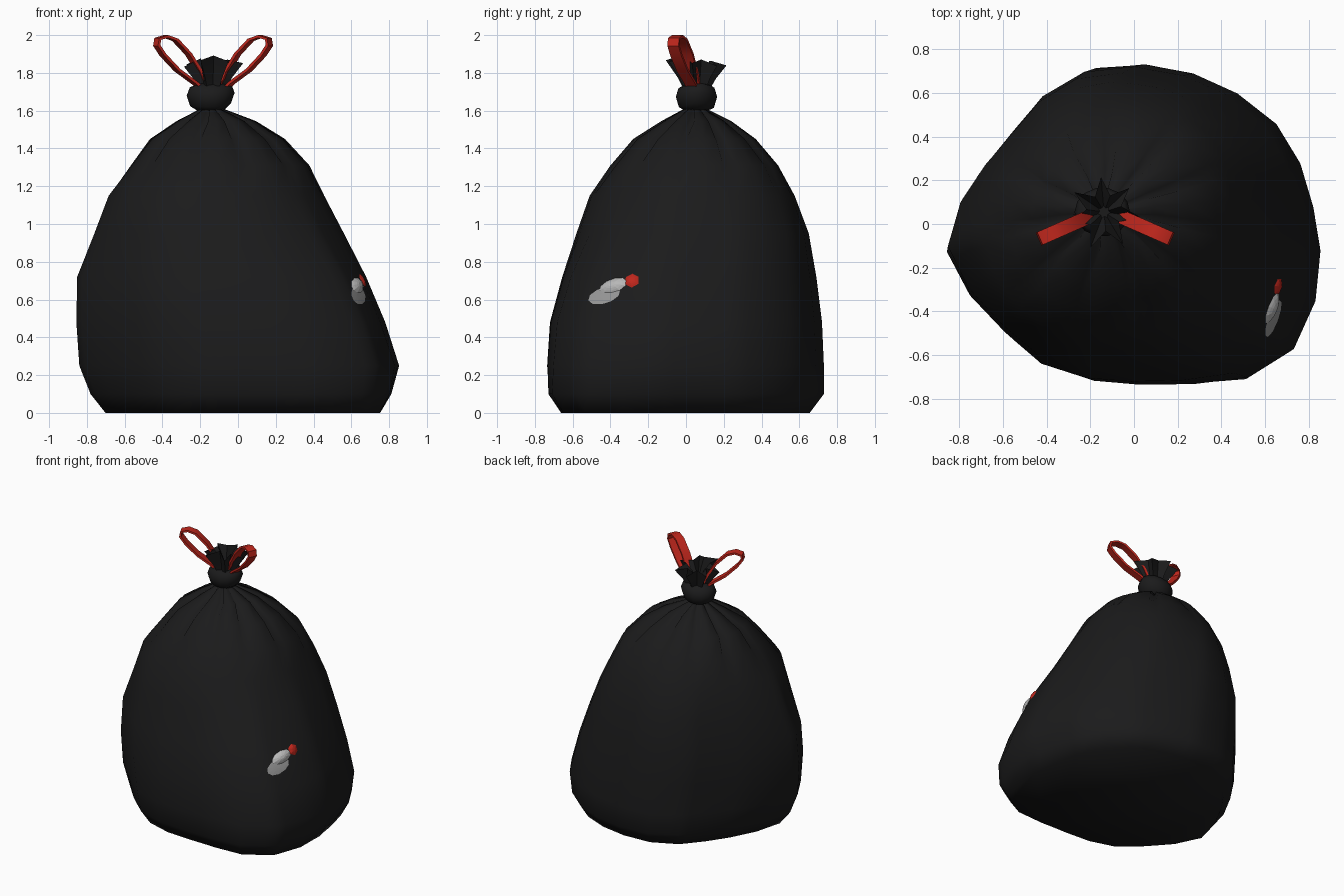
import bpy, bmesh, math, random
from mathutils import Vector
from mathutils.bvhtree import BVHTree

if "Cube" in bpy.data.objects:
    bpy.data.objects.remove(bpy.data.objects["Cube"])

random.seed(4)


def material(name, rgb):
    m = bpy.data.materials.new(name)
    m.diffuse_color = (*rgb, 1)
    m.use_nodes = True
    m.node_tree.nodes["Principled BSDF"].inputs["Base Color"].default_value = m.diffuse_color
    return m


BLACK = material("black plastic", (0.0108, 0.0108, 0.0112))
RED = material("red ribbon", (0.53, 0.02, 0.012))
GREY = material("mid grey", (0.30, 0.30, 0.30))
LIGHT = material("light grey", (0.48, 0.48, 0.48))


def make(name, verts, faces, mat, smooth=None, recalc=False):
    me = bpy.data.meshes.new(name)
    me.from_pydata(verts, [], faces)
    me.materials.append(mat)
    if recalc:
        bm = bmesh.new()
        bm.from_mesh(me)
        bmesh.ops.recalc_face_normals(bm, faces=bm.faces)
        bm.to_mesh(me)
        bm.free()
    ob = bpy.data.objects.new(name, me)
    bpy.context.collection.objects.link(ob)
    if smooth is not None:
        bpy.ops.object.select_all(action='DESELECT')
        ob.select_set(True)
        bpy.context.view_layer.objects.active = ob
        bpy.ops.object.shade_smooth_by_angle(angle=math.radians(smooth))
    return ob


def bridge(rings, n):
    """Quads between consecutive rings of n vertices."""
    return [(r * n + i, r * n + (i + 1) % n, (r + 1) * n + (i + 1) % n, (r + 1) * n + i)
            for r in range(rings - 1) for i in range(n)]


# --- sack body: one plan outline scaled to the extents of each level ---
PLAN = [(.853, -.12), (.82, .08), (.76, .28), (.65, .46), (.47, .60), (.27, .69), (.04, .733),
        (-.20, .71), (-.40, .60), (-.54, .44), (-.67, .28), (-.79, .09), (-.853, -.13),
        (-.74, -.33), (-.57, -.50), (-.40, -.645), (-.19, -.715), (.02, -.733), (.27, -.73),
        (.52, -.70), (.73, -.57), (.83, -.35)]
# z, x min, x max, y min, y max, crease depth, corner fullness, diagonal skew
LEVELS = [(0, -.70, .75, -.655, .655, 0, .035, -.01), (.10, -.78, .81, -.725, .73, 0, .02, -.01),
          (.25, -.84, .853, -.735, .73, 0, 0, 0), (.48, -.855, .78, -.72, .72, 0, 0, .01),
          (.72, -.85, .68, -.655, .69, 0, 0, .025), (.95, -.76, .565, -.58, .65, 0, 0, .045),
          (1.15, -.685, .46, -.51, .575, 0, .01, .055), (1.31, -.57, .38, -.40, .49, .03, .02, .04),
          (1.45, -.467, .25, -.28, .37, .12, .01, .02), (1.545, -.325, .095, -.13, .24, .3, 0, 0),
          (1.615, -.19, -.09, -.0, .10, .3, 0, 0)]
P = len(PLAN)
# ring stations: every outline point, plus close flanks either side of each crease
STATIONS = []
for i in range(P):
    STATIONS += [(i - .28, 0), (i, 1), (i + .28, 0)] if i % 2 == 0 else [(i, 0)]
N = len(STATIONS)
verts = []
for z, x0, x1, y0, y1, crease, corner, skew in LEVELS:
    t = min(1, max(0, (z - 0.7) / 0.8))          # rounder towards the neck
    for k, is_crease in STATIONS:
        b = math.floor(k)
        f = k - b
        p, q = PLAN[b % P], PLAN[(b + 1) % P]
        a = math.radians(-8) + k * math.tau / P
        ux = (1 - t) * (p[0] + (q[0] - p[0]) * f) / .853 + t * math.cos(a)
        uy = (1 - t) * (p[1] + (q[1] - p[1]) * f) / .733 + t * math.sin(a)
        w = math.sin(2 * a)
        s = 1 + corner * w * w + skew * w * abs(w) - crease * is_crease
        verts.append(((x0 + x1) / 2 + (x1 - x0) / 2 * ux * s,
                      (y0 + y1) / 2 + (y1 - y0) / 2 * uy * s, z))
faces = bridge(len(LEVELS), N)
faces.append(tuple(range(N))[::-1])
faces.append(tuple((len(LEVELS) - 1) * N + i for i in range(N)))
make("sack_body", verts, faces, BLACK, 180)
tree = BVHTree.FromPolygons(verts, faces)

# --- tied knot ---
CX, CY = -.145, .055
K = 14
PROFILE = [(1.60, .07), (1.625, .108), (1.68, .127), (1.725, .11), (1.745, .06)]
kv = []
for z, r in PROFILE:
    for i in range(K):
        a = i * math.tau / K
        kv.append((CX + r * math.cos(a), CY + .88 * r * math.sin(a),
                   z + (.008 * math.sin(2 * a + 1) + .008 * math.cos(a)) * (r > .1)))
kf = bridge(len(PROFILE), K)
kf += [tuple(range(K))[::-1], tuple((len(PROFILE) - 1) * K + i for i in range(K))]
make("knot", kv, kf, BLACK, 60)

# --- gathered, pleated mouth above the knot: outer skirt, star rim, inner funnel ---
M = 7 * 2
tips = [random.uniform(-.02, .02) for _ in range(M)]
fv = []
for z, peak, valley, wave in [(1.72, .075, .06, 0), (1.775, .105, .065, .2),
                              (1.862, .165, .085, 1), (1.815, .10, .04, .3), (1.77, .03, .02, 0)]:
    for i in range(M):
        a = math.radians(95) + i * math.tau / M
        r = (peak if i % 2 == 0 else valley) * (1 + tips[i] * 3 * wave)
        lift = (tips[i] + (.018 if i % 2 else -.012)) * wave
        fv.append((CX + .008 + r * math.cos(a), CY + r * math.sin(a), z + lift))
make("pleated_mouth", fv, bridge(5, M) + [tuple(4 * M + i for i in range(M))], BLACK, 30)

# --- two ribbon loops, mirrored about the knot ---
LOOP = [(.05, 1.70), (.095, 1.745), (.19, 1.815), (.265, 1.895), (.298, 1.945), (.293, 1.98),
        (.25, 1.993), (.20, 1.975), (.13, 1.90), (.075, 1.81), (.04, 1.72)]
for side, name in ((-1, "left_ribbon_loop"), (1, "right_ribbon_loop")):
    across = Vector((.40 * side, .916, 0)) * .032
    rv = []
    for i, (s, z) in enumerate(LOOP):
        p, q = LOOP[max(i - 1, 0)], LOOP[min(i + 1, len(LOOP) - 1)]
        tan = Vector((q[0] - p[0], q[1] - p[1])).normalized()
        for w, o in ((-1, -1), (1, -1), (1, 1), (-1, 1)):
            d, h = s - tan.y * o * .007, z + tan.x * o * .007
            rv.append(Vector((-.132 + side * d, .065 - .44 * d, h)) + across * w)
    rf = bridge(len(LOOP), 4)
    rf += [(3, 2, 1, 0), tuple((len(LOOP) - 1) * 4 + i for i in range(4))]
    make(name, rv, rf, RED, 40, recalc=True)


# --- small patch on the right side, wrapped onto the sack and slightly domed ---
def patch(name, y, z, ry, rz, tilt, dome, mat, seg=10, rings=4):
    def drop(k, a):
        u, v = ry * k * math.cos(a), rz * k * math.sin(a)
        c, s = math.cos(tilt), math.sin(tilt)
        hit, nor, _, _ = tree.ray_cast(Vector((2, y + u * c - v * s, z + u * s + v * c)),
                                       Vector((-1, 0, 0)))
        return hit + nor * (.003 + dome * (1 - k * k))
    pv = [drop((r + 1) / rings, i * math.tau / seg) for r in range(rings) for i in range(seg)]
    pf = [f[::-1] for f in bridge(rings, seg)] + [tuple(range(seg))]
    make(name, pv, pf, mat)


patch("patch_lower", -.432, .620, .088, .042, .3, .003, GREY)
patch("patch_middle", -.385, .672, .075, .036, .35, .022, LIGHT)
patch("patch_tip", -.285, .699, .040, .036, .5, .01, RED, seg=6)
